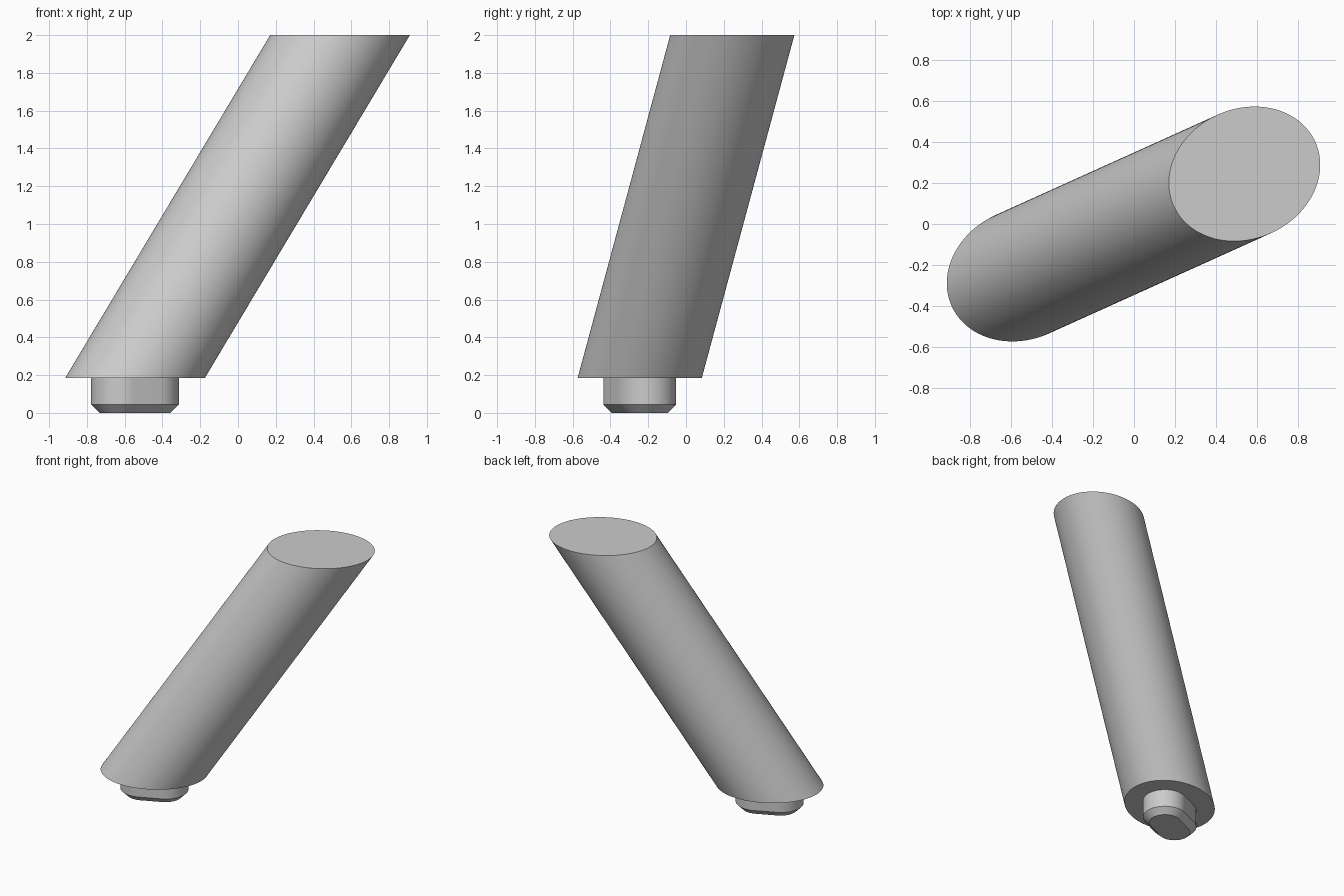
import bpy
import bmesh
from math import cos, sin, pi, radians
from mathutils import Vector, Matrix

if "Cube" in bpy.data.objects:
    bpy.data.objects.remove(bpy.data.objects["Cube"], do_unlink=True)

grey = bpy.data.materials.new("plain grey")
grey.use_nodes = True
colour = (0.6, 0.6, 0.6, 1)
grey.diffuse_color = colour
grey.node_tree.nodes["Principled BSDF"].inputs["Base Color"].default_value = colour

SEAT = 0.185                        # height where the tube meets the peg
FOOT = Vector((-0.545, -0.245, SEAT))
HEAD = Vector((0.54, 0.245, 2))
SIDES = 96
TURN = Matrix.Rotation(radians(24.3), 3, "Z")   # heading of the lean


def oval(centre, a, b):
    """Ellipse with its long axis along the lean."""
    angles = [2 * pi * i / SIDES for i in range(SIDES)]
    return [centre + TURN @ Vector((a * cos(t), b * sin(t), 0)) for t in angles]


def slot(centre, half, radius):
    """Round-ended slot along the lean."""
    ring = []
    for side in (1, -1):
        for i in range(SIDES // 2 + 1):
            t = pi * i / (SIDES // 2) - pi / 2
            p = Vector((half + radius * cos(t), radius * sin(t), 0)) * side
            ring.append(centre + TURN @ p)
    return ring


def loft(name, rings):
    """Capped solid through a stack of matching rings."""
    bm = bmesh.new()
    loops = [[bm.verts.new(p) for p in ring] for ring in rings]
    n = len(loops[0])
    for low, high in zip(loops, loops[1:]):
        for i in range(n):
            j = (i + 1) % n
            bm.faces.new((low[i], low[j], high[j], high[i]))
    bm.faces.new(loops[0][::-1])
    bm.faces.new(loops[-1])
    bmesh.ops.recalc_face_normals(bm, faces=bm.faces)
    mesh = bpy.data.meshes.new(name)
    bm.to_mesh(mesh)
    bm.free()
    mesh.materials.append(grey)
    obj = bpy.data.objects.new(name, mesh)
    bpy.context.collection.objects.link(obj)
    bpy.ops.object.select_all(action="DESELECT")
    obj.select_set(True)
    bpy.context.view_layer.objects.active = obj
    bpy.ops.object.shade_smooth_by_angle(angle=radians(30))
    return obj


# Leaning round tube, cut level at both ends
radius = 0.3175
axis = HEAD - FOOT
long_radius = radius * axis.length / axis.z
loft("leaning_post", [oval(c, long_radius, radius) for c in (FOOT, HEAD)])

# Upright slotted peg with a chamfered tip
levels = ((0, 0.115), (0.045, 0.16), (SEAT, 0.16))
loft("locating_peg", [slot(Vector((FOOT.x, FOOT.y, z)), 0.08, r) for z, r in levels])
